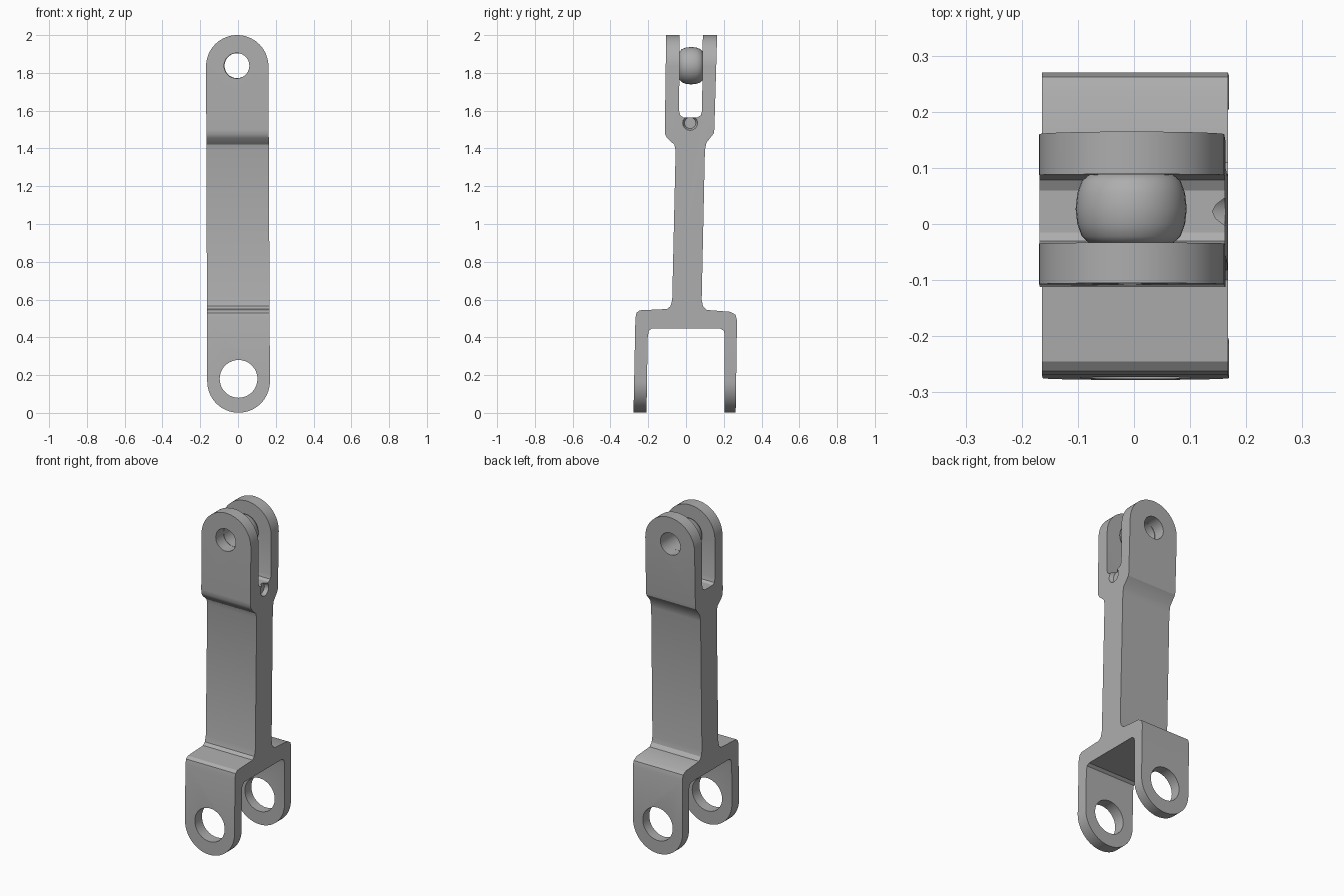
import bpy, bmesh, math
from mathutils import Vector, Matrix

cube = bpy.data.objects.get("Cube")
if cube:
    bpy.data.objects.remove(cube, do_unlink=True)

steel = bpy.data.materials.new("grey steel")
steel.use_nodes = True
GREY = (0.42, 0.42, 0.42, 1)
steel.diffuse_color = GREY
steel.node_tree.nodes["Principled BSDF"].inputs["Base Color"].default_value = GREY


def add_object(name, bm):
    bmesh.ops.recalc_face_normals(bm, faces=bm.faces)
    mesh = bpy.data.meshes.new(name)
    bm.to_mesh(mesh)
    bm.free()
    mesh.materials.append(steel)
    obj = bpy.data.objects.new(name, mesh)
    bpy.context.collection.objects.link(obj)
    return obj


def prism(name, points, push):
    """Extrude a closed outline along a vector."""
    bm = bmesh.new()
    face = bm.faces.new([bm.verts.new(p) for p in points])
    new = bmesh.ops.extrude_face_region(bm, geom=[face])["geom"]
    bmesh.ops.translate(bm, vec=push, verts=[v for v in new if isinstance(v, bmesh.types.BMVert)])
    return add_object(name, bm)


def arc(cx, cz, r, start, end, steps=32):
    angles = [math.radians(start + (end - start) * i / steps) for i in range(steps + 1)]
    return [(cx + r * math.cos(a), cz + r * math.sin(a)) for a in angles]


def apply_boolean(obj, tool, operation):
    mod = obj.modifiers.new(operation, 'BOOLEAN')
    mod.object, mod.operation, mod.solver = tool, operation, 'EXACT'
    bpy.context.view_layer.objects.active = obj
    bpy.ops.object.modifier_apply(modifier=mod.name)
    bpy.data.objects.remove(tool, do_unlink=True)


def smooth(obj, degrees):
    bpy.ops.object.select_all(action='DESELECT')
    obj.select_set(True)
    bpy.context.view_layer.objects.active = obj
    bpy.ops.object.shade_smooth_by_angle(angle=math.radians(degrees))


# Side profile: wide lower fork, shaft and narrow upper fork
profile = [
    (-0.278, 0), (-0.268, 0.50), (-0.262, 0.53), (-0.245, 0.543), (-0.10, 0.55), (-0.082, 0.565),
    (-0.073, 0.60), (-0.055, 1.39), (-0.062, 1.42), (-0.10, 1.455), (-0.111, 1.475), (-0.112, 1.50),
    (-0.105, 2.01), (-0.033, 2.01), (-0.037, 1.60), (-0.03, 1.575), (-0.015, 1.565),
    (0.06, 1.565), (0.078, 1.575), (0.085, 1.60), (0.089, 2.01), (0.165, 2.01), (0.150, 1.50),
    (0.147, 1.48), (0.108, 1.43), (0.100, 1.39), (0.083, 0.60), (0.09, 0.565), (0.11, 0.545),
    (0.235, 0.535), (0.262, 0.52), (0.270, 0.49), (0.263, 0), (0.203, 0), (0.205, 0.41),
    (0.20, 0.435), (0.18, 0.447), (-0.18, 0.447), (-0.197, 0.435), (-0.203, 0.40), (-0.209, 0)]
link = prism("link_arm", [(-0.3, y, z) for y, z in profile], (0.6, 0, 0))

# Front outline: a long bar with round ends
outline = arc(0.003, 0.167, 0.166, 180, 360) + arc(-0.004, 1.835, 0.165, 0, 180)
bar = prism("round_outline", [(x, -0.5, z) for x, z in outline], (0, 1, 0))
apply_boolean(link, bar, 'INTERSECT')

# Eyes through both forks
for x, z, r in ((0.003, 0.18, 0.1), (-0.007, 1.838, 0.067)):
    hole = prism("eye_cutter", [(px, -0.5, pz) for px, pz in arc(x, z, r, 0, 350, 35)], (0, 1, 0))
    apply_boolean(link, hole, 'DIFFERENCE')

# Small tapered notch in the slot floor at the left edge
bm = bmesh.new()
bmesh.ops.create_cone(bm, segments=16, radius1=0.03, radius2=0.06, depth=0.07, cap_ends=True,
                      matrix=Matrix.Translation((0.175, 0.022, 1.535)) @ Matrix.Rotation(math.pi / 2, 4, 'Y'))
apply_boolean(link, add_object("notch_cutter", bm), 'DIFFERENCE')
smooth(link, 28)

# Barrel-shaped bushing between the upper fork arms
bm = bmesh.new()
section = [(0.066, -0.036), (0.075, -0.034), (0.088, -0.022), (0.096, 0), (0.099, 0.027),
           (0.096, 0.055), (0.088, 0.077), (0.075, 0.088), (0.066, 0.09)]
verts = [bm.verts.new((-0.005 + r, y, 1.838)) for r, y in section]
edges = [bm.edges.new((a, b)) for a, b in zip(verts, verts[1:] + verts[:1])]
bmesh.ops.spin(bm, geom=verts + edges, cent=(-0.005, 0, 1.838), axis=(0, 1, 0),
               angle=math.tau, steps=36, use_merge=True)
bmesh.ops.remove_doubles(bm, verts=bm.verts, dist=0.0005)
smooth(add_object("pivot_bushing", bm), 40)
